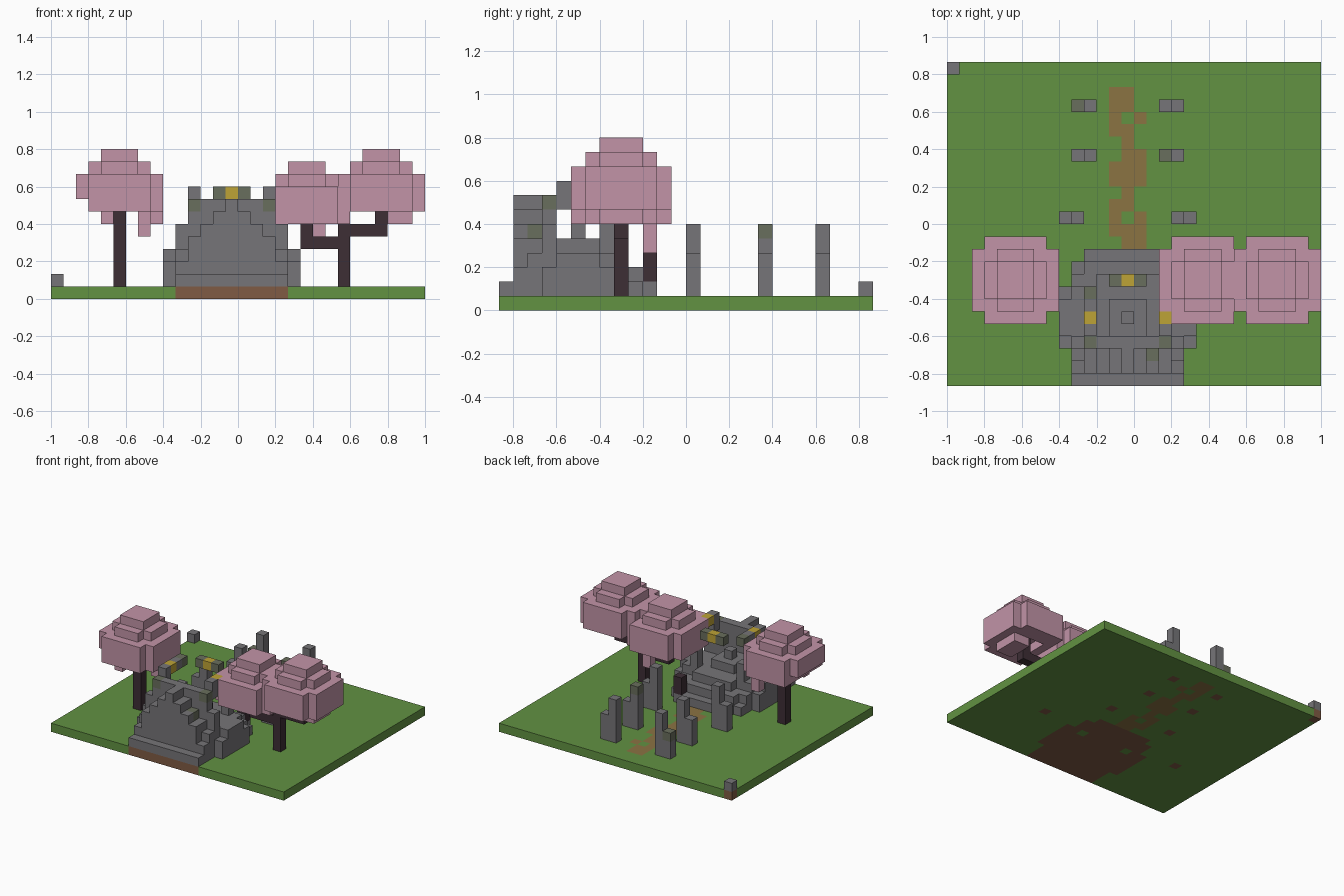
import bpy
import bmesh
from mathutils import Vector

cube = bpy.data.objects.get("Cube")
if cube:
    bpy.data.objects.remove(cube, do_unlink=True)

UNIT = 1 / 15
WIDE, DEEP = 30, 26
cells = {}          # (i, j, k) -> (part, colour)


def to_linear(c):
    c /= 255
    return c / 12.92 if c < 0.04 else ((c + 0.055) / 1.055) ** 2.4


def material(name, rgb):
    mat = bpy.data.materials.new(name)
    mat.use_nodes = True
    colour = [to_linear(c) for c in rgb] + [1]
    mat.diffuse_color = colour
    shader = mat.node_tree.nodes["Principled BSDF"]
    shader.inputs["Base Color"].default_value = colour
    shader.inputs["Roughness"].default_value = 0.9
    return mat


colours = {
    "grass": material("grass green", (98, 146, 66)),
    "dirt": material("dirt brown", (128, 91, 68)),
    "path": material("path tan", (139, 115, 66)),
    "stone": material("stone grey", (118, 117, 120)),
    "moss": material("mossy grey", (105, 110, 93)),
    "gold": material("gold", (190, 164, 54)),
    "blossom": material("blossom pink", (194, 148, 167)),
    "bark": material("dark bark", (61, 46, 53)),
}


def fill(part, colour, x, y, z):
    """Fill an inclusive block of cells; each range is (first, last)."""
    for i in range(x[0], x[1] + 1):
        for j in range(y[0], y[1] + 1):
            for k in range(z[0], z[1] + 1):
                cells[i, j, k] = (part, colour)


def cell(part, colour, i, j, k):
    cells[i, j, k] = (part, colour)


def column(part, i, j, top):
    fill(part, "stone", (i, i), (j, j), (1, top))


# Ground with winding path
fill("ground", "grass", (0, WIDE - 1), (0, DEEP - 1), (0, 0))
path_rows = ["ab", "ab", "ac", "ab", "b", "bc", "abc", "abc",
             "b", "ab", "ac", "abc", "bc"]
for n, row in enumerate(path_rows):
    for letter in row:
        cell("ground", "path", 13 + "abc".index(letter), 23 - n, 0)

# Stepped shrine base
fill("shrine_base", "stone", (10, 18), (0, 9), (1, 1))
fill("shrine_base", "stone", (9, 19), (3, 7), (1, 2))
fill("shrine_base", "stone", (11, 17), (10, 10), (1, 1))
fill("shrine_base", "stone", (10, 18), (1, 8), (1, 2))
fill("shrine_base", "stone", (11, 17), (9, 9), (1, 2))
fill("shrine_base", "stone", (9, 19), (4, 6), (3, 3))
fill("shrine_base", "stone", (10, 18), (2, 7), (3, 3))
fill("shrine_base", "stone", (12, 16), (8, 8), (3, 3))

# Altar in the middle
fill("altar", "stone", (13, 15), (4, 6), (4, 4))
cell("altar", "stone", 14, 5, 5)

# Stepped front wall
for i in range(11, 18):
    step = abs(i - 14)
    for j in (1, 2):
        column("front_wall", i, j, 7 - step)
    column("front_wall", i, 3, 7)
for i in (10, 18):
    column("front_wall", i, 3, 5)
cell("front_wall", "moss", 16, 2, 5)

# Side arms of the crown, with short posts below
for i in (11, 17):
    cell("crown", "moss", i, 3, 7)
    fill("crown", "stone", (i, i), (4, 4), (7, 8))
    cell("crown", "gold", i, 5, 8)
    fill("crown", "stone", (i, i), (6, 7), (8, 8))
    column("crown_post", i, 7, 5)
cell("crown", "moss", 11, 7, 8)

# Back of the crown
for i, colour in ((13, "moss"), (14, "gold"), (15, "moss")):
    cell("crown", colour, i, 8, 8)

# Avenue of stone posts, tall on the path side
for j, left, right in ((22, 11, 17), (18, 11, 17), (13, 10, 18)):
    for i, outward in ((left, -1), (right, 1)):
        column("avenue_post", i, j, 5)
        column("avenue_post", i + outward, j, 3)
        cell("ground", "dirt", i, j, 0)
cell("avenue_post", "moss", 17, 18, 5)
cell("avenue_post", "moss", 10, 22, 3)

# Corner marker
cell("corner_marker", "stone", 0, DEEP - 1, 1)
cell("ground", "dirt", 0, DEEP - 1, 0)

# Dirt bed below the shrine
for i, j, k in list(cells):
    if k == 1 and cells[i, j, k][0] in ("shrine_base", "front_wall"):
        cell("ground", "dirt", i, j, 0)


# Layered blossom canopies
def canopy(part, ci, cj, low):
    for level, radius in enumerate((3, 3, 3, 2, 1)):
        for a in range(-radius, radius + 1):
            for b in range(-radius, radius + 1):
                corner = radius > 1 and abs(a) == abs(b) == radius
                hollow = level == 0 and max(abs(a), abs(b)) < 2
                if not corner and not hollow:
                    cell(part, "blossom", ci + a, cj + b, low + level)


canopy("right_canopy", 5, 8, 7)
canopy("middle_canopy", 20, 8, 6)
canopy("left_canopy", 26, 8, 7)
for b in range(6, 11):
    cells.pop((2, b, 7), None)

# Hanging blossom
fill("right_canopy", "blossom", (7, 7), (10, 10), (5, 6))
fill("right_canopy", "blossom", (8, 8), (7, 9), (6, 6))
fill("right_canopy", "blossom", (4, 4), (6, 6), (6, 6))
fill("middle_canopy", "blossom", (21, 21), (10, 10), (4, 5))
fill("left_canopy", "blossom", (27, 28), (7, 9), (6, 6))

# Trunks and branches
fill("right_trunk", "bark", (5, 5), (8, 8), (1, 7))
fill("left_trunk", "bark", (23, 23), (8, 8), (1, 5))
fill("left_trunk", "bark", (20, 22), (8, 8), (4, 4))
fill("left_trunk", "bark", (20, 20), (8, 8), (5, 6))
fill("left_trunk", "bark", (24, 26), (8, 8), (5, 5))
fill("left_trunk", "bark", (26, 26), (8, 8), (6, 7))
fill("root", "bark", (17, 17), (10, 10), (2, 3))
for i in (5, 23):
    cell("ground", "dirt", i, 8, 0)


# Turn the cells of each part into a mesh of exposed faces
def build(part):
    used = sorted({c for p, c in cells.values() if p == part})
    bm = bmesh.new()
    for pos, (owner, colour) in cells.items():
        if owner != part:
            continue
        for axis in range(3):
            for side in (0, 1):
                near = list(pos)
                near[axis] += 2 * side - 1
                if tuple(near) in cells:
                    continue
                u, v = (axis + 1) % 3, (axis + 2) % 3
                corners = []
                for du, dv in ((0, 0), (1, 0), (1, 1), (0, 1)):
                    p = Vector(pos)
                    p[axis] += side
                    p[u] += du
                    p[v] += dv
                    p -= Vector((WIDE / 2, DEEP / 2, 0))
                    corners.append(bm.verts.new(p * UNIT))
                face = bm.faces.new(corners if side else corners[::-1])
                face.material_index = used.index(colour)
    bmesh.ops.remove_doubles(bm, verts=bm.verts, dist=UNIT / 100)
    mesh = bpy.data.meshes.new(part)
    bm.to_mesh(mesh)
    bm.free()
    for colour in used:
        mesh.materials.append(colours[colour])
    bpy.context.collection.objects.link(bpy.data.objects.new(part, mesh))


for part in sorted({p for p, c in cells.values()}):
    build(part)
